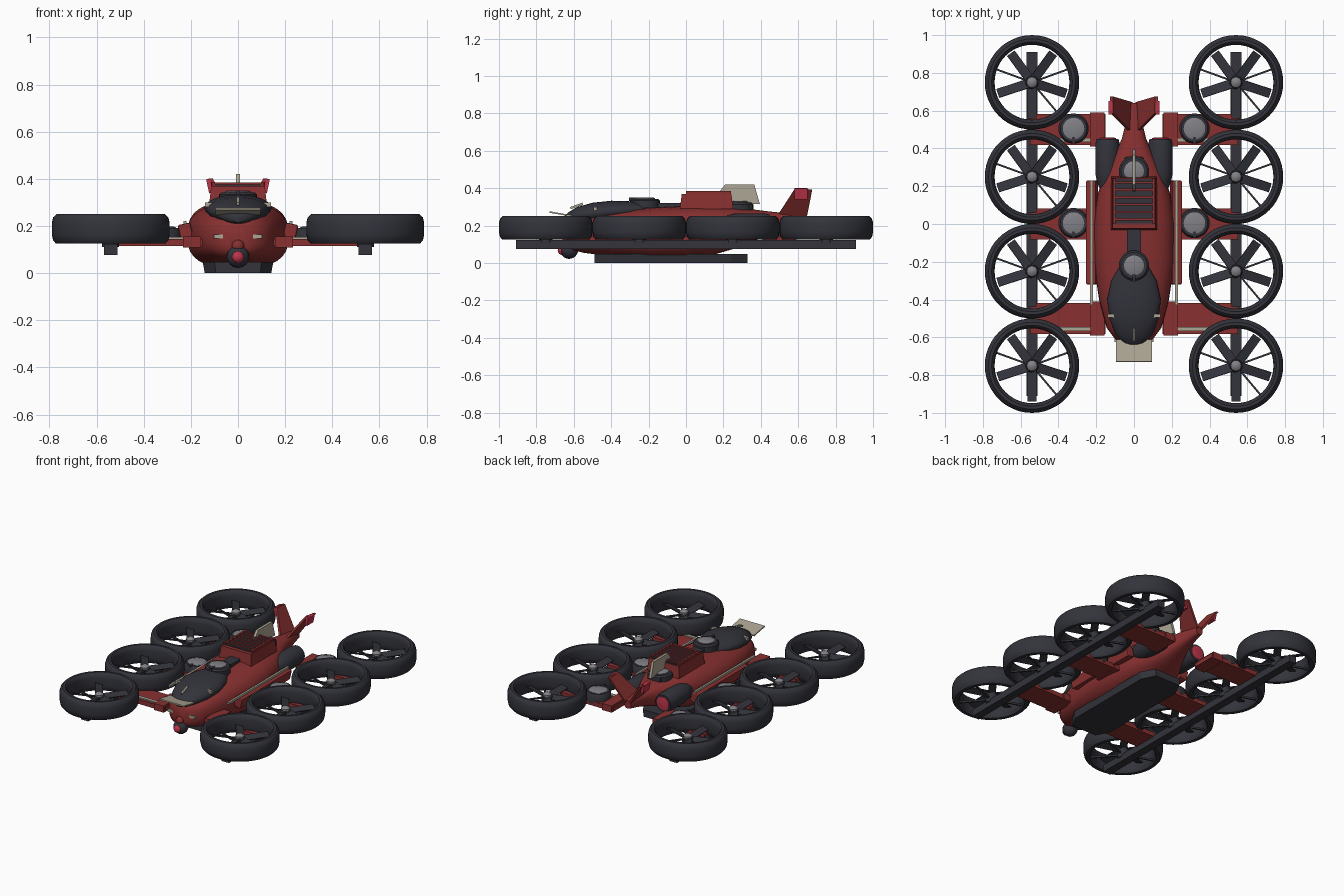
import bpy, bmesh, math
from mathutils import Matrix, Vector

if "Cube" in bpy.data.objects:
    bpy.data.objects.remove(bpy.data.objects["Cube"], do_unlink=True)


def material(name, rgb):
    m = bpy.data.materials.new(name)
    m.use_nodes = True
    m.diffuse_color = (*rgb, 1)
    m.node_tree.nodes["Principled BSDF"].inputs["Base Color"].default_value = (*rgb, 1)
    return m


RED = material("dark red", (0.25, 0.03, 0.03))
DARK = material("charcoal", (0.033, 0.034, 0.044))
BEIGE = material("beige", (0.42, 0.38, 0.30))
GREY = material("grey", (0.22, 0.22, 0.24))
PINK = material("bright red", (0.52, 0.035, 0.07))


def finish(name, bm, mat, smooth=False, angle=40):
    bmesh.ops.recalc_face_normals(bm, faces=bm.faces)
    me = bpy.data.meshes.new(name)
    bm.to_mesh(me)
    bm.free()
    me.materials.append(mat)
    ob = bpy.data.objects.new(name, me)
    bpy.context.collection.objects.link(ob)
    if smooth:
        bpy.ops.object.select_all(action="DESELECT")
        ob.select_set(True)
        bpy.context.view_layer.objects.active = ob
        bpy.ops.object.shade_smooth_by_angle(angle=math.radians(angle))
    return ob


def box(name, c, size, mat, rot=None, top=1.0, bevel=0):
    """Box with an optional taper towards the top."""
    bm = bmesh.new()
    bmesh.ops.create_cube(bm, size=1)
    for v in bm.verts:
        k = top if v.co.z > 0 else 1
        v.co = Vector((v.co.x * size[0] * k, v.co.y * size[1] * k, v.co.z * size[2]))
    if bevel:
        bmesh.ops.bevel(bm, geom=bm.edges[:], offset=bevel, segments=2, affect="EDGES", profile=0.5)
    bm.transform(Matrix.Translation(c) @ (rot or Matrix.Identity(4)))
    return finish(name, bm, mat)


def prism(name, pts, axis, lo, hi, mat):
    """Extrude a 2D outline along x or z."""
    bm = bmesh.new()
    to3 = (lambda p, d: (d, *p)) if axis == "x" else (lambda p, d: (*p, d))
    a = [bm.verts.new(to3(p, lo)) for p in pts]
    b = [bm.verts.new(to3(p, hi)) for p in pts]
    bm.faces.new(a)
    bm.faces.new(b)
    for i in range(len(pts)):
        j = (i + 1) % len(pts)
        bm.faces.new((a[i], a[j], b[j], b[i]))
    return finish(name, bm, mat)


def skin(bm, rings, closed=False):
    n = len(rings[0])
    for k in range(len(rings) if closed else len(rings) - 1):
        r, q = rings[k], rings[(k + 1) % len(rings)]
        for i in range(n):
            bm.faces.new((r[i], r[(i + 1) % n], q[(i + 1) % n], q[i]))
    if not closed:
        bm.faces.new(rings[0])
        bm.faces.new(rings[-1])


def lathe(name, profile, c, mat, rot=None, closed=False, n=32):
    """Spin (radius, height) points round z, then turn and place."""
    bm = bmesh.new()
    rings = [[bm.verts.new((r * math.cos(t * math.tau / n), r * math.sin(t * math.tau / n), z))
              for t in range(n)] for r, z in profile]
    skin(bm, rings, closed)
    bm.transform(Matrix.Translation(c) @ (rot or Matrix.Identity(4)))
    return finish(name, bm, mat, True)


def loft(name, sections, power, mat, n=32):
    """Superellipse sections (y, half width, bottom, top)."""
    bm = bmesh.new()
    rings = []
    for y, w, lo, hi in sections:
        ring = []
        for i in range(n):
            c, s = math.cos(i * math.tau / n), math.sin(i * math.tau / n)
            x = w * math.copysign(abs(c) ** power, c)
            z = (lo + hi) / 2 + (hi - lo) / 2 * math.copysign(abs(s) ** power, s)
            ring.append(bm.verts.new((x, y, z)))
        rings.append(ring)
    skin(bm, rings)
    return finish(name, bm, mat, True, 50)


def ball(name, c, r, mat):
    bm = bmesh.new()
    bmesh.ops.create_uvsphere(bm, u_segments=20, v_segments=12, radius=r)
    bm.transform(Matrix.Translation(c))
    return finish(name, bm, mat, True)


def Rot(deg, axis):
    return Matrix.Rotation(math.radians(deg), 4, axis)


# Fuselage, canopy and belly skid
loft("hull", [(-.635, .04, .09, .20), (-.61, .10, .07, .235), (-.55, .145, .055, .255),
              (-.40, .185, .035, .28), (-.20, .215, .02, .295), (0, .215, .02, .305),
              (.15, .195, .045, .305), (.27, .155, .08, .295), (.37, .10, .12, .285),
              (.45, .065, .15, .275), (.55, .04, .18, .265), (.64, .025, .20, .255)], .75, RED)
loft("canopy", [(-.65, .02, .215, .25), (-.63, .06, .21, .27), (-.58, .10, .21, .30),
                (-.50, .13, .21, .322), (-.40, .142, .22, .333), (-.30, .12, .23, .33),
                (-.22, .075, .24, .325)], 1.0, DARK)
skid = prism("belly_skid", [(-.10, -.49), (.10, -.49), (.15, -.40), (.15, .24), (.10, .33),
                            (-.10, .33), (-.15, .24), (-.15, -.40)], "z", 0, .048, DARK)
for v in skid.data.vertices:
    if v.co.z < .01:
        v.co.x *= .94

# Nose plate, sensor ball and lights
box("nose_plate", (0, -.67, .262), (.19, .12, .008), BEIGE, Rot(-10, "X"))
ball("sensor_ball", (0, -.625, .07), .048, DARK)
ball("sensor_lens", (0, -.66, .068), .026, PINK)
ball("nose_sensor", (0, -.635, .115), .026, RED)
box("canopy_probe", (0, -.585, .305), (.012, .07, .012), BEIGE, Rot(20, "X"))
for s in (-1, 1):
    box("nose_light", (s * .082, -.60, .155), (.04, .05, .018), BEIGE)
    box("canopy_light", (s * .122, -.485, .29), (.035, .018, .02), BEIGE)

# Turret rings on the spine
for y, z in ((-.22, .315), (.28, .295)):
    lathe("turret_ring", [(.08, -.02), (.08, .018), (.07, .028), (.055, .028)], (0, y, z), DARK)
    lathe("turret_cap", [(.053, .02), (.053, .032), (.045, .036)], (0, y, z), GREY)
    box("turret_bar", (0, y - .06, z + .026), (.018, .05, .02), DARK)
box("spine_strip", (0, -.09, .305), (.075, .16, .03), DARK)
box("rear_spine_block", (0, .30, .298), (.10, .11, .035), DARK, bevel=.008)

# Engine deck with grille
box("engine_deck", (0, .11, .33), (.245, .285, .08), RED, top=.93)
box("grille_bed", (0, .12, .372), (.20, .235, .008), DARK)
for i in range(6):
    box("grille_slat", (0, .025 + i * .039, .379), (.20, .012, .010), RED)
for s in (-1, 1):
    box("deck_edge", (s * .104, .12, .377), (.012, .24, .014), RED)

# Dorsal fin
prism("dorsal_fin", [(.16, .36), (.21, .42), (.365, .42), (.395, .315), (.25, .315)],
      "x", -.009, .009, BEIGE)

# Main ring profile shared by all rotors
DUCT = [(.21, .125), (.232, .125), (.245, .14), (.25, .165), (.25, .215), (.244, .237),
        (.23, .25), (.214, .25), (.203, .24), (.198, .215), (.198, .16), (.202, .135)]

for s in (-1, 1):
    # V tail
    bm = bmesh.new()
    outline = [(.01, .48, .24), (.115, .585, .402), (.118, .675, .392), (.015, .645, .24)]
    a = [bm.verts.new((s * (x - .007), y, z)) for x, y, z in outline]
    b = [bm.verts.new((s * (x + .009), y, z)) for x, y, z in outline]
    skin(bm, [a, b])
    finish("tail_fin", bm, RED)
    box("tail_light", (s * .12, .615, .37), (.018, .07, .06), PINK, Rot(s * 12, "Y"))

    # Rear engines
    back = Matrix.Translation((s * .14, .25, .20)) @ Rot(-90, "X")
    lathe("engine", [(.035, -.08), (.055, -.03), (.065, .02), (.065, .17), (.058, .20), (.048, .20)],
          (0, 0, 0), DARK, back)
    lathe("exhaust", [(.046, .16), (.046, .205), (.03, .208)], (0, 0, 0), PINK, back)

    # Side sponson and rail
    box("sponson", (s * .222, -.045, .175), (.055, .55, .07), RED, Rot(s * 12, "Y"), bevel=.008)
    box("side_rail", (s * .225, -.10, .215), (.014, .66, .014), BEIGE)

    # Wings, carrying slats and lift fans
    for y in (-.5, 0, .5):
        box("wing", (s * .35, y, .13), (.40, .165, .03), RED)
        box("wing_root", (s * .195, y, .132), (.075, .18, .046), RED)
        if y:
            box("wing_slat", (s * .30, y - .055, .148), (.19, .022, .01), BEIGE)
        if y >= 0:
            lathe("lift_fan", [(.08, -.03), (.08, .02), (.07, .032), (.056, .032)],
                  (s * .32, y + .005, .16), DARK)
            lathe("lift_fan_cap", [(.057, .02), (.057, .034), (.045, .038)],
                  (s * .32, y + .005, .16), GREY)
            box("lift_fan_bar", (s * .32, y - .05, .188), (.016, .05, .02), DARK)

    # Boom and ducted rotors
    box("boom", (s * .54, 0, .1), (.056, 1.82, .048), DARK)
    for y in (-.75, -.25, .25, .75):
        lathe("duct", DUCT, (s * .54, y, 0), DARK, closed=True, n=48)
        lathe("rotor_mast", [(.036, .11), (.036, .18), (.03, .19)], (s * .54, y, 0), DARK)
        lathe("rotor_hub", [(.028, .18), (.028, .20), (.012, .212)], (s * .54, y, 0), GREY, n=20)
        for i in range(5):
            turn = Rot(54 + 72 * i, "Z")
            c = Vector((s * .54, y, .178)) + turn @ Vector((.108, 0, 0))
            box("blade", c, (.165, .05, .007), DARK, turn @ Rot(18, "X"))
        for deg in (20, 160, 310):
            turn = Rot(deg, "Z")
            c = Vector((s * .54, y, .14)) + turn @ Vector((.11, 0, 0))
            box("duct_strut", c, (.19, .01, .012), DARK, turn)
